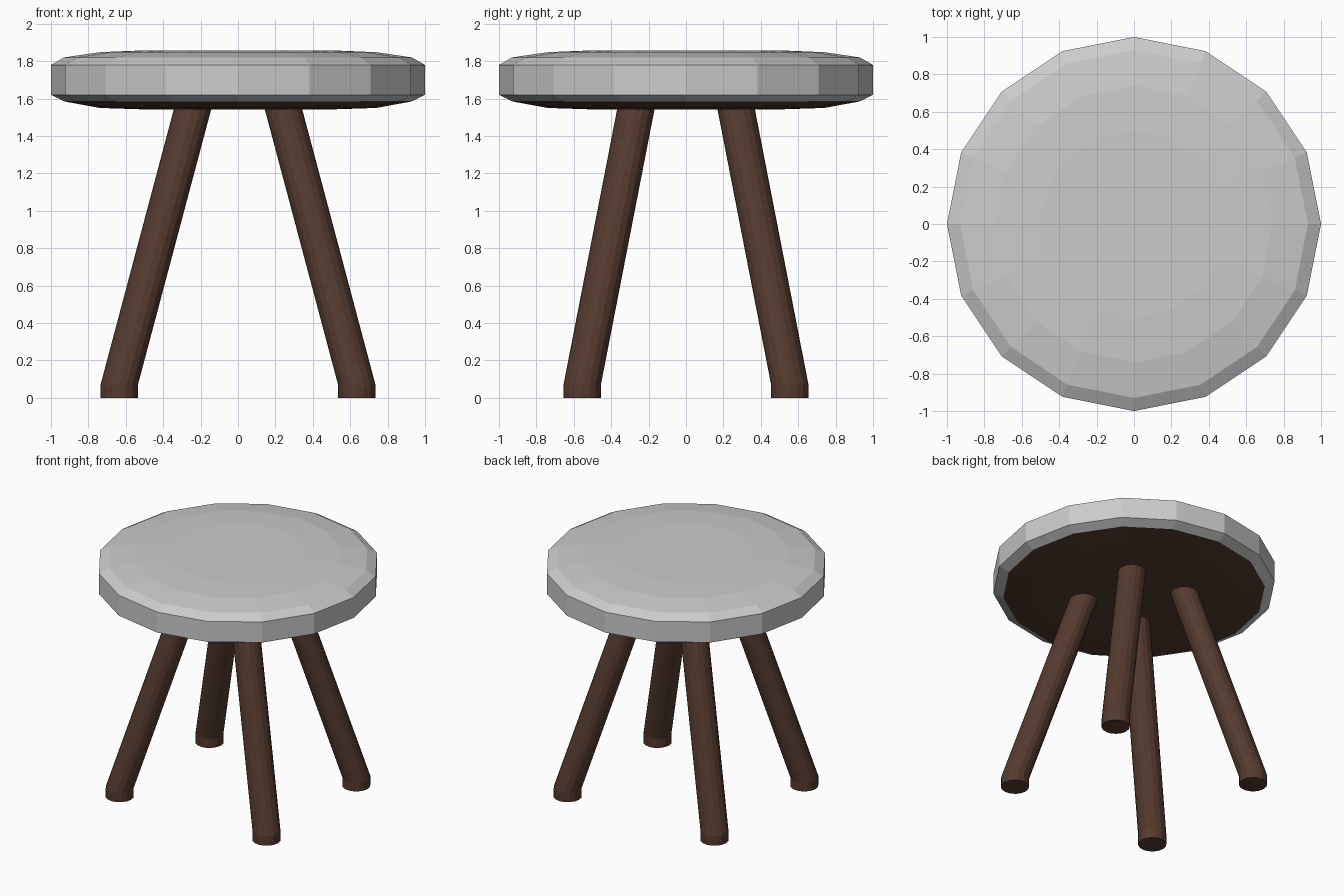
import bpy, bmesh
from math import cos, sin, pi

if "Cube" in bpy.data.objects:
    bpy.data.objects.remove(bpy.data.objects["Cube"])

brown = bpy.data.materials.new("brown_wood")
brown.diffuse_color = (0.09, 0.043, 0.028, 1)
brown.use_nodes = True
brown.node_tree.nodes["Principled BSDF"].inputs["Base Color"].default_value = brown.diffuse_color


def loft(name, rings, sides, mats, turn=0.0):
    """Skin level rings (x, y, z, radius) and cap both ends."""
    bm = bmesh.new()
    loops = [[bm.verts.new((x + r * cos(2 * pi * (i + turn) / sides),
                            y + r * sin(2 * pi * (i + turn) / sides), z))
              for i in range(sides)] for x, y, z, r in rings]
    for a, b in zip(loops, loops[1:]):
        for i in range(sides):
            j = (i + 1) % sides
            bm.faces.new((a[i], a[j], b[j], b[i]))
    bm.faces.new(loops[0][::-1])
    bm.faces.new(loops[-1])
    bm.normal_update()
    me = bpy.data.meshes.new(name)
    bm.to_mesh(me)
    bm.free()
    for m in mats:
        me.materials.append(m)
    ob = bpy.data.objects.new(name, me)
    bpy.context.collection.objects.link(ob)
    return ob


# Seat: 16-sided cushion with stepped rounding
profile = [(0.5, 1.542), (0.74, 1.55), (0.93, 1.585), (1.0, 1.62),
           (1.0, 1.78), (0.93, 1.82), (0.74, 1.848), (0.5, 1.858)]
seat = loft("seat", [(0, 0, z, r) for r, z in profile], 16, [None, brown])

# Underside of the seat is wood
for p in seat.data.polygons:
    if p.center.z < 1.58 and p.normal.z < -0.5:
        p.material_index = 1

# Four splayed legs with short upright feet
for sx, side in ((-1, "left"), (1, "right")):
    for sy, end in ((-1, "front"), (1, "back")):
        rings = [(sx * 0.635, sy * 0.555, 0, 0.1),
                 (sx * 0.635, sy * 0.555, 0.07, 0.1),
                 (sx * 0.236, sy * 0.263, 1.57, 0.1)]
        loft(f"{end}_{side}_leg", rings, 16, [brown])
